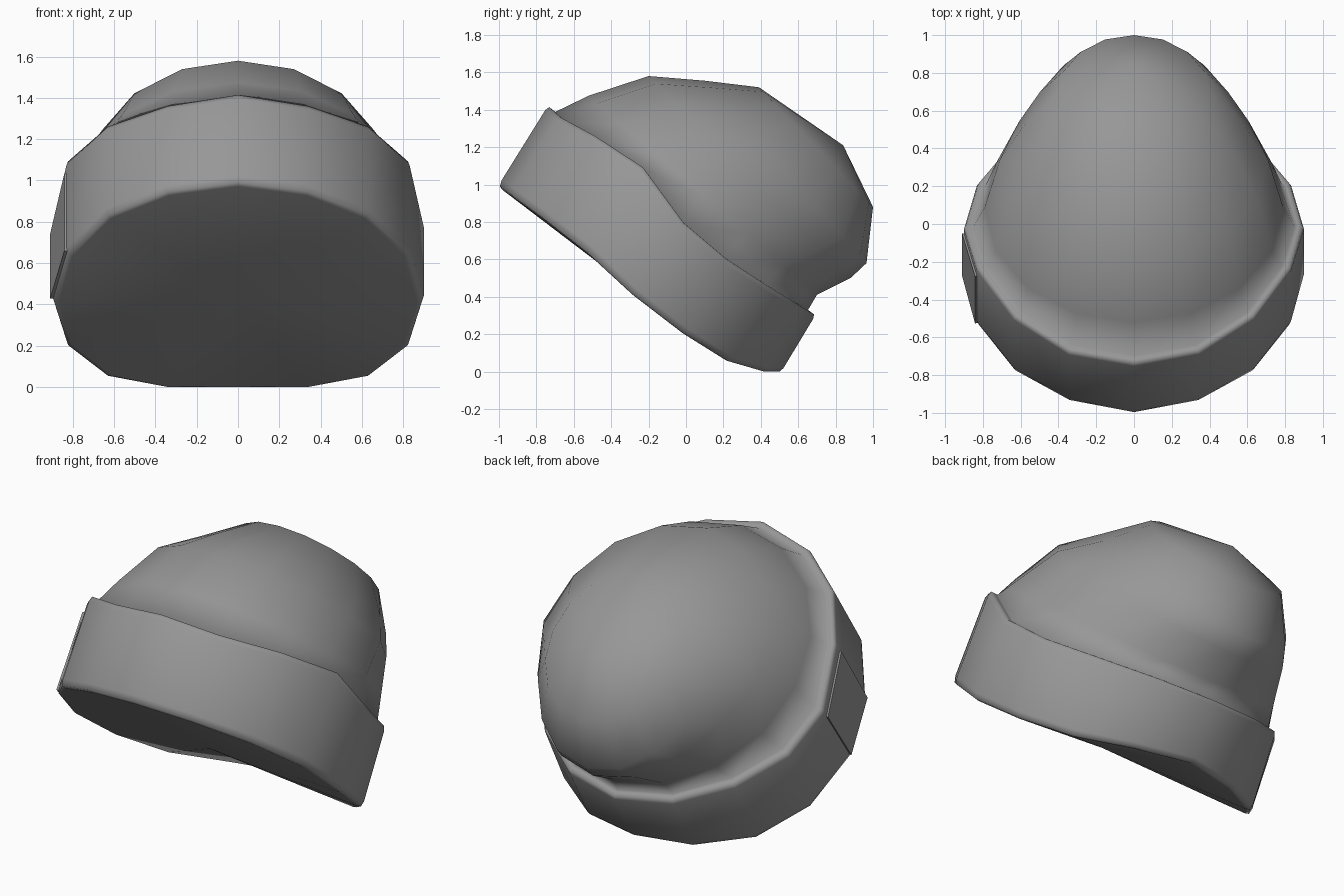
import bpy, bmesh, math
from mathutils import Vector

if "Cube" in bpy.data.objects:
    bpy.data.objects.remove(bpy.data.objects["Cube"])

N = 16

# cuff edges: y and z at nine steps from front centre to back centre
LOW_Y = [-1, -.935, -.775, -.53, -.28, .0, .24, .43, .51]
LOW_Z = [1, .955, .84, .65, .42, .205, .055, .0, .0]
TOP_Y = [-.745, -.685, -.5, -.24, -.02, .21, .44, .62, .685]
TOP_Z = [1.41, 1.355, 1.255, 1.085, .785, .59, .44, .33, .29]

grey = bpy.data.materials.new("dark_grey")
grey.diffuse_color = (.31, .31, .31, 1)
grey.use_nodes = True
grey.node_tree.nodes["Principled BSDF"].inputs["Base Color"].default_value = grey.diffuse_color


def rim(ys, zs, width=.9):
    pts = []
    for i in range(N):
        k = i if i <= 8 else N - i
        pts.append(Vector((width * math.sin(math.tau * i / N), ys[k], zs[k])))
    return pts


def shifted(ring, scale, offset):
    c = sum(ring, Vector()) / N
    return [c + (p - c) * scale + Vector(offset) for p in ring]


def oval(front, back, width, pinch=0):
    # tilted ring through a front and a back point of the centre line, narrowed at the rear
    f, b = Vector((0, *front)), Vector((0, *back))
    c, r = (f + b) / 2, (f - b) / 2
    pts = []
    for i in range(N):
        t = math.tau * i / N
        w = width * (1 - pinch * min(1, max(0, -math.cos(t) * 2)))
        pts.append(c + r * math.cos(t) + Vector((w * math.sin(t), 0, 0)))
    return pts


def finish(name, bm, angle):
    bmesh.ops.recalc_face_normals(bm, faces=bm.faces)
    me = bpy.data.meshes.new(name)
    bm.to_mesh(me)
    bm.free()
    me.materials.append(grey)
    ob = bpy.data.objects.new(name, me)
    bpy.context.collection.objects.link(ob)
    bpy.ops.object.select_all(action='DESELECT')
    ob.select_set(True)
    bpy.context.view_layer.objects.active = ob
    bpy.ops.object.shade_smooth_by_angle(angle=math.radians(angle))
    return ob


def loft(name, rings, start, end, angle):
    bm = bmesh.new()
    vs = [[bm.verts.new(p) for p in r] for r in rings]
    for a, b in zip(vs, vs[1:]):
        for i in range(N):
            j = (i + 1) % N
            bm.faces.new((a[i], a[j], b[j], b[i]))
    for ring, tip in ((vs[0], start), (vs[-1], end)):
        t = bm.verts.new(tip)
        for i in range(N):
            bm.faces.new((ring[i], ring[(i + 1) % N], t))
    return finish(name, bm, angle)


low, top = rim(LOW_Y, LOW_Z), rim(TOP_Y, TOP_Z)
up = Vector((0, .55, .83))

# hat body: closed underside, folded cuff with rounded lip, slouching crown
rings = [
    shifted(low, .965, up * -.012),
    shifted(low, .99, up * -.006),
    [a.lerp(b, .06) for a, b in zip(low, top)],
    [a.lerp(b, .97) for a, b in zip(low, top)],
    shifted(top, .99, up * .012),
    shifted(top, .965, up * .012),
    shifted(top, .945, up * .012),
    oval((-.52, 1.475), (.70, .41), .79),
    oval((-.20, 1.58), (.88, .50), .71, .10),
    oval((.10, 1.555), (.965, .58), .575, .08),
    oval((.39, 1.52), (1.0, .88), .40),
]
loft("beanie", rings, (0, -.27, .43), (0, .84, 1.21), 85)

# side label: thin patch wrapped on the left of the cuff
bm = bmesh.new()
layers = []
for out in (-.02, .01):
    grid = []
    for k in (13, 12):
        a, b = low[k], top[k]
        n = Vector((-1, -.25 if k == 13 else 0, 0))
        grid.append([bm.verts.new(a.lerp(b, t) + n * out) for t in (.02, .88)])
    layers.append(grid)
(a0, a1), (b0, b1) = layers[0]
(c0, c1), (d0, d1) = layers[1]
for f in ((a0, a1, b1, b0), (c0, c1, d1, d0), (a0, a1, c1, c0),
          (b0, b1, d1, d0), (a0, b0, d0, c0), (a1, b1, d1, c1)):
    bm.faces.new(f)
finish("side_label", bm, 30)
